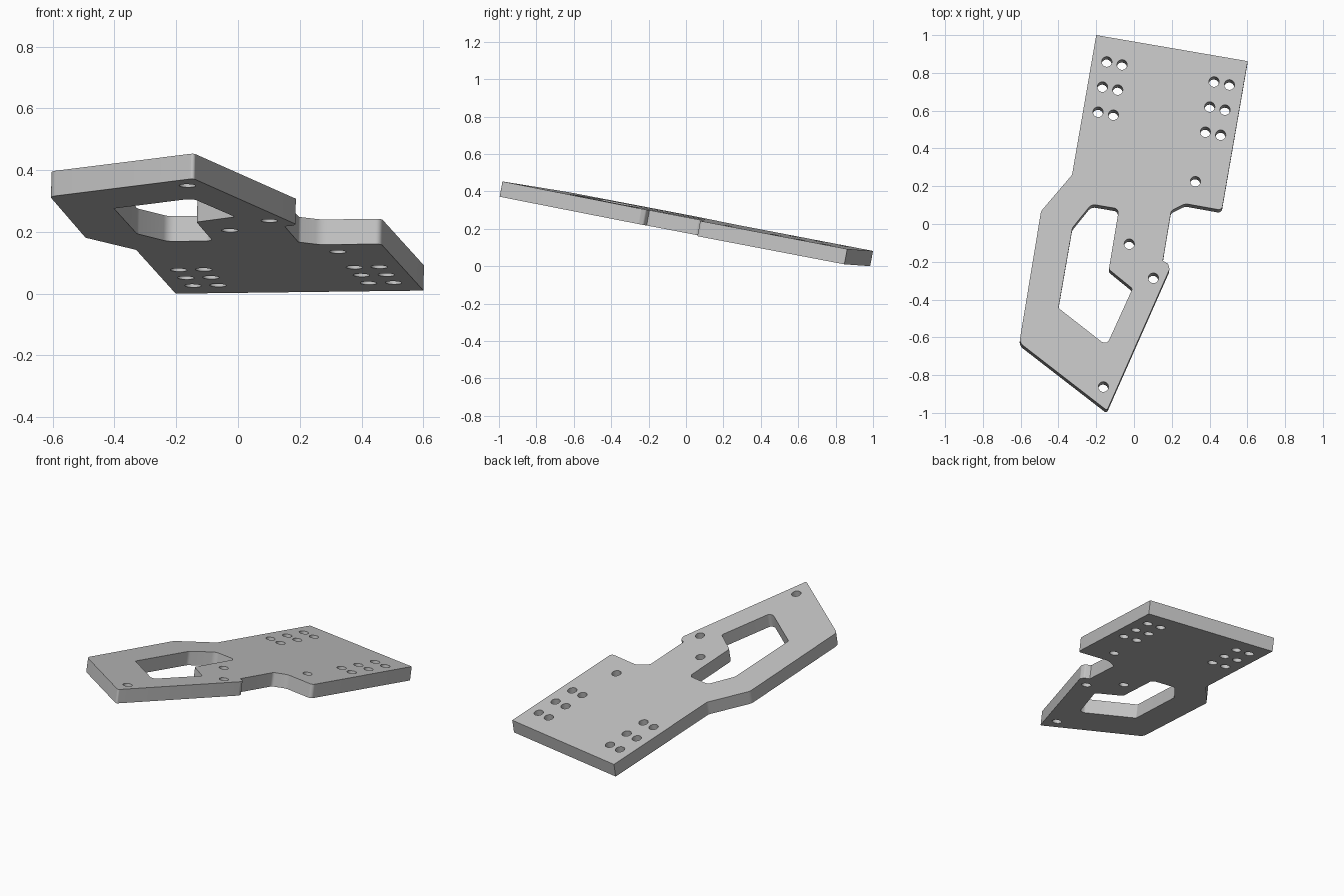
import bpy
import bmesh
import math
from mathutils import Vector

cube = bpy.data.objects.get("Cube")
if cube:
    bpy.data.objects.remove(cube, do_unlink=True)

THICKNESS = 0.083
SLOPE_X, SLOPE_Y, HEIGHT = -0.02, -0.188, 0.2656
NORMAL = Vector((-SLOPE_X, -SLOPE_Y, 1)).normalized()


def on_plate(x, y):
    """Point on the tilted top surface."""
    return Vector((x, y, HEIGHT + SLOPE_X * x + SLOPE_Y * y))


def rounded(corners, steps=6):
    """Closed outline whose corners (x, y, radius) are filleted."""
    points = []
    for i, (x, y, r) in enumerate(corners):
        p = Vector((x, y))
        if r == 0:
            points.append(p)
            continue
        a = (Vector(corners[i - 1][:2]) - p).normalized()
        b = (Vector(corners[(i + 1) % len(corners)][:2]) - p).normalized()
        half = a.angle(b) / 2
        centre = p + (a + b).normalized() * (r / math.sin(half))
        start = p + a * (r / math.tan(half)) - centre
        end = p + b * (r / math.tan(half)) - centre
        for s in range(steps + 1):
            t = s / steps
            points.append(centre + (start * (1 - t) + end * t).normalized() * r)
    return points


def add_prism(bm, outline, above, below):
    """Extrude an outline along the plate normal."""
    top = [bm.verts.new(on_plate(*p) + NORMAL * above) for p in outline]
    low = [bm.verts.new(on_plate(*p) - NORMAL * below) for p in outline]
    bm.faces.new(top)
    bm.faces.new(low[::-1])
    for i in range(len(top)):
        bm.faces.new((top[i - 1], low[i - 1], low[i], top[i]))


def make_object(name, bm):
    bmesh.ops.recalc_face_normals(bm, faces=bm.faces[:])
    mesh = bpy.data.meshes.new(name)
    bm.to_mesh(mesh)
    bm.free()
    obj = bpy.data.objects.new(name, mesh)
    bpy.context.collection.objects.link(obj)
    return obj


# Plate body
outline = [
    (-0.20, 1.0, 0), (0.602, 0.862, 0), (0.465, 0.073, 0.02),
    (0.27, 0.108, 0.06), (0.197, 0.07, 0.02), (0.153, -0.195, 0),
    (0.182, -0.212, 0.015), (0.188, -0.24, 0.015), (-0.143, -0.987, 0.01),
    (-0.607, -0.628, 0.04), (-0.492, 0.068, 0.04), (-0.328, 0.26, 0.03),
]
bm = bmesh.new()
add_prism(bm, rounded(outline), 0, THICKNESS)
plate = make_object("mounting_plate", bm)

# Window opening
window = [
    (-0.40, -0.445, 0.01), (-0.326, -0.02, 0.04), (-0.225, 0.105, 0.04),
    (-0.08, 0.08, 0.025), (-0.133, -0.24, 0.02), (-0.008, -0.342, 0.015),
    (-0.138, -0.628, 0.02), (-0.168, -0.626, 0.02),
]
bm = bmesh.new()
add_prism(bm, rounded(window), 0.1, 0.2)

# Screw holes: two banks of three pairs, plus four single holes
holes = [(0.325, 0.225), (-0.025, -0.106), (0.103, -0.286), (-0.162, -0.862)]
for start_x, start_y in ((-0.144, 0.859), (0.424, 0.753)):
    for row in range(3):
        for column in range(2):
            holes.append((start_x - 0.023 * row + 0.081 * column,
                          start_y - 0.133 * row - 0.016 * column))
for x, y in holes:
    ring = [Vector((x + 0.027 * math.cos(k * math.tau / 24),
                    y + 0.027 * math.sin(k * math.tau / 24))) for k in range(24)]
    add_prism(bm, ring, 0.1, 0.2)
cutter = make_object("opening_cutter", bm)
cutter.hide_render = True

# Cut the openings through the plate
cut = plate.modifiers.new("openings", 'BOOLEAN')
cut.operation = 'DIFFERENCE'
cut.solver = 'EXACT'
cut.object = cutter
for obj in bpy.context.selected_objects:
    obj.select_set(False)
plate.select_set(True)
bpy.context.view_layer.objects.active = plate
bpy.ops.object.modifier_apply(modifier=cut.name)
bpy.data.objects.remove(cutter, do_unlink=True)

# Plain grey finish
grey = bpy.data.materials.new("light_grey")
grey.use_nodes = True
colour = (0.55, 0.55, 0.55, 1)
grey.diffuse_color = colour
grey.node_tree.nodes["Principled BSDF"].inputs["Base Color"].default_value = colour
plate.data.materials.clear()
plate.data.materials.append(grey)
for face in plate.data.polygons:
    face.material_index = 0
bpy.ops.object.shade_smooth_by_angle(angle=math.radians(30))
